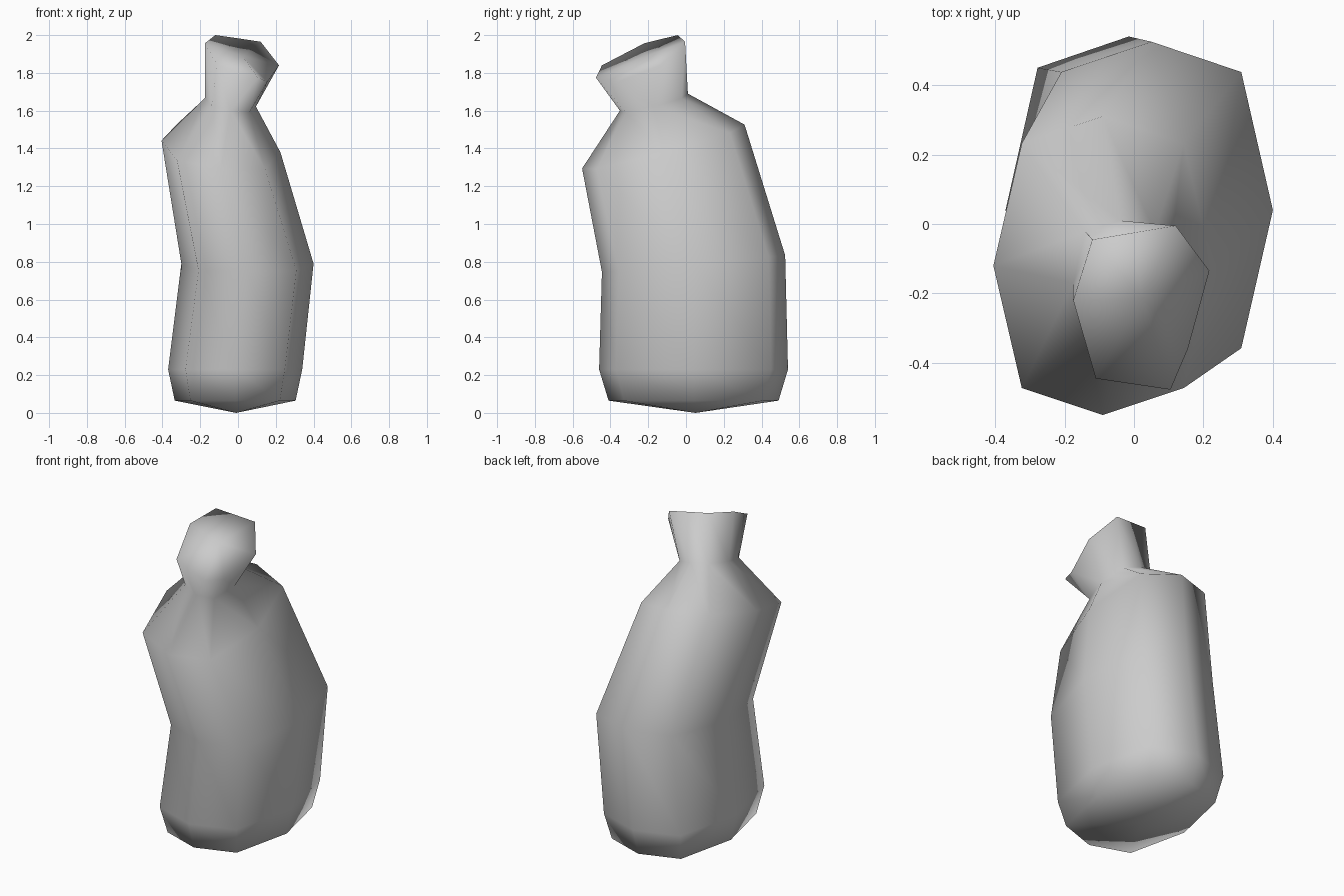
import bpy
import bmesh
from mathutils import Vector

cube = bpy.data.objects.get("Cube")
if cube:
    bpy.data.objects.remove(cube, do_unlink=True)

# Plain grey material
grey = bpy.data.materials.new("plain grey")
grey.use_nodes = True
colour = (0.6, 0.6, 0.6, 1)
grey.diffuse_color = colour
grey.node_tree.nodes["Principled BSDF"].inputs["Base Color"].default_value = colour

# Boxy octagon, starting at the back and going round by the left side
CX, CY = 0.74, 0.82
OCTAGON = [(0, 1), (CX, CY), (1, 0), (CX, -CY),
           (0, -1), (-CX, -CY), (-1, 0), (-CX, CY)]


def section(centre, rx, ry, slope_x=0, slope_y=0):
    """Tilted octagonal cross-section of the body."""
    c = Vector(centre)
    return [c + Vector((u * rx, v * ry, u * rx * slope_x + v * ry * slope_y))
            for u, v in OCTAGON]


# Sections from base to neck, then the skewed mouth
sections = [
    section((-0.015, 0.04, 0.065), 0.32, 0.45),
    section((-0.015, 0.04, 0.23), 0.355, 0.50),
    section((0.05, 0.04, 0.79), 0.35, 0.485, 0, 0.09),
    section((-0.09, -0.12, 1.41), 0.315, 0.43, -0.1, 0.27),
    section((-0.04, -0.17, 1.645), 0.135, 0.18, -0.17, 0.25),
    [Vector(p) for p in (
        (0.0, -0.025, 1.983), (0.12, -0.005, 1.965), (0.217, -0.135, 1.84),
        (0.155, -0.36, 1.752), (0.105, -0.477, 1.775), (-0.11, -0.445, 1.84),
        (-0.175, -0.22, 1.957), (-0.12, -0.045, 2.0))],
]

bm = bmesh.new()
rings = [[bm.verts.new(p) for p in s] for s in sections]
base = bm.verts.new((-0.01, 0.05, 0))
lid = bm.verts.new(sum(sections[-1], Vector()) / len(OCTAGON))

# Walls between sections, with fans closing both ends
n = len(OCTAGON)
for i in range(n):
    j = (i + 1) % n
    for low, high in zip(rings, rings[1:]):
        bm.faces.new((low[i], low[j], high[j], high[i]))
    bm.faces.new((base, rings[0][j], rings[0][i]))
    bm.faces.new((lid, rings[-1][i], rings[-1][j]))
bmesh.ops.recalc_face_normals(bm, faces=bm.faces)
for face in bm.faces:
    face.smooth = True

mesh = bpy.data.meshes.new("bottle")
bm.to_mesh(mesh)
bm.free()
mesh.materials.append(grey)
bottle = bpy.data.objects.new("bottle", mesh)
bpy.context.collection.objects.link(bottle)
